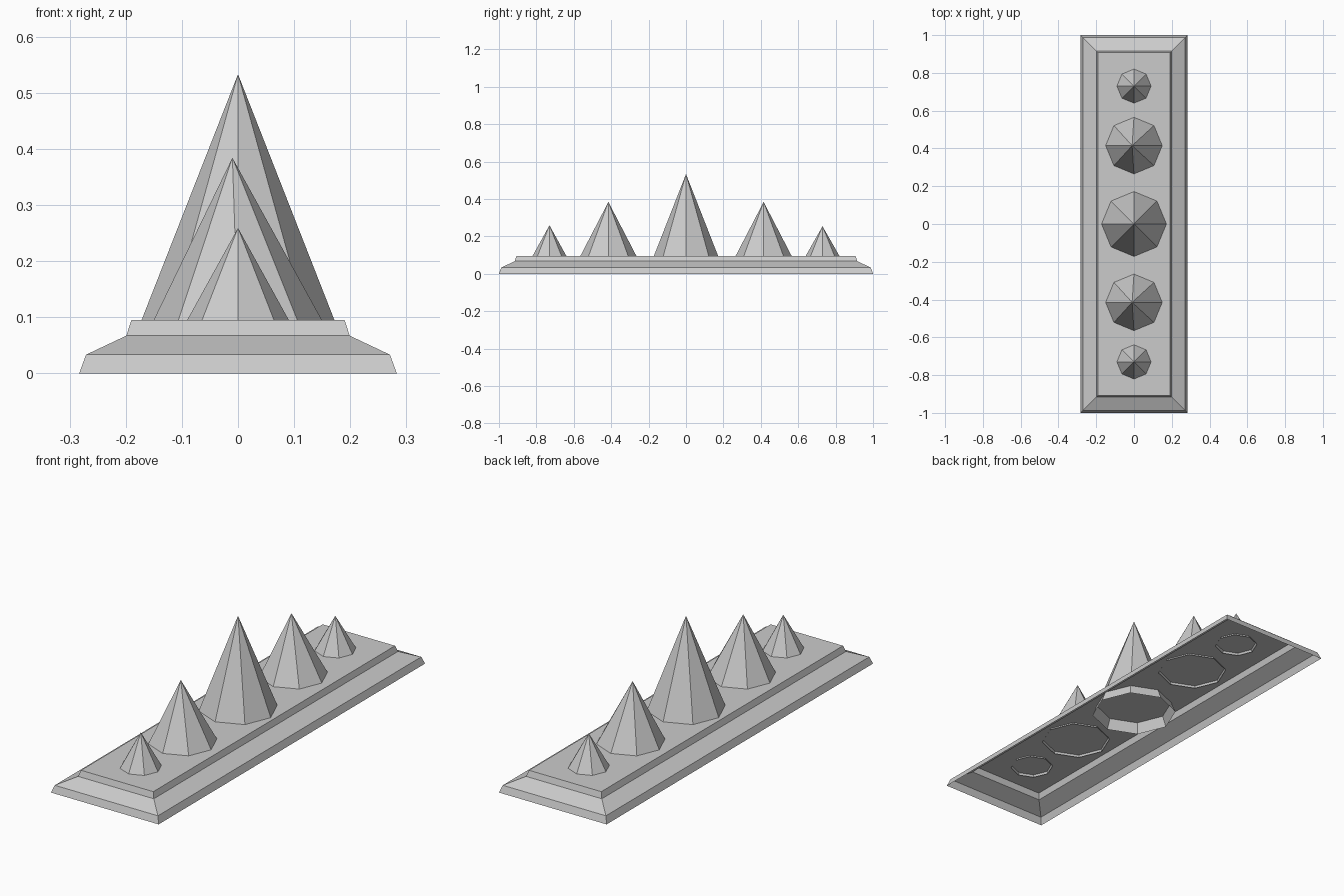
import bpy, bmesh, math

if "Cube" in bpy.data.objects:
    bpy.data.objects.remove(bpy.data.objects["Cube"])


def make_object(name, bm):
    bmesh.ops.recalc_face_normals(bm, faces=bm.faces)
    mesh = bpy.data.meshes.new(name)
    bm.to_mesh(mesh)
    bm.free()
    obj = bpy.data.objects.new(name, mesh)
    bpy.context.collection.objects.link(obj)
    return obj


# Stepped base strip: open-bottomed shell made from stacked rectangles (inset, z)
def base_strip():
    profile = [(0, 0), (0.012, 0.033), (0.084, 0.067), (0.093, 0.095)]
    bm = bmesh.new()
    rings = []
    for inset, z in profile:
        x, y = 0.283 - inset, 1.0 - inset
        rings.append([bm.verts.new((sx * x, sy * y, z))
                      for sx, sy in ((-1, -1), (1, -1), (1, 1), (-1, 1))])
    for low, high in zip(rings, rings[1:]):
        for i in range(4):
            j = (i + 1) % 4
            bm.faces.new((low[i], low[j], high[j], high[i]))
    bm.faces.new(rings[-1])
    obj = make_object("base_strip", bm)
    # outward normals on the open shell
    if obj.data.polygons[-1].normal.z < 0:
        obj.data.flip_normals()


# Eight-sided spike, open underneath, poking a little through the base top
def spike(name, y, radius, bottom, tip, tip_x=0.0):
    bm = bmesh.new()
    apex = bm.verts.new((tip_x, y, tip))
    ring = [bm.verts.new((radius * math.cos(a * math.pi / 4),
                          y + radius * math.sin(a * math.pi / 4), bottom))
            for a in range(8)]
    for i in range(8):
        bm.faces.new((ring[i], ring[(i + 1) % 8], apex))
    obj = make_object(name, bm)
    if obj.data.polygons[0].normal.z < 0:
        obj.data.flip_normals()


base_strip()
spike("centre_spike", 0, 0.191, 0.046, 0.533)
for side, label in ((-1, "front"), (1, "back")):
    spike(label + "_medium_spike", side * 0.415, 0.155, 0.085, 0.384, -0.01)
    spike(label + "_small_spike", side * 0.73, 0.096, 0.085, 0.259 if side < 0 else 0.254)
